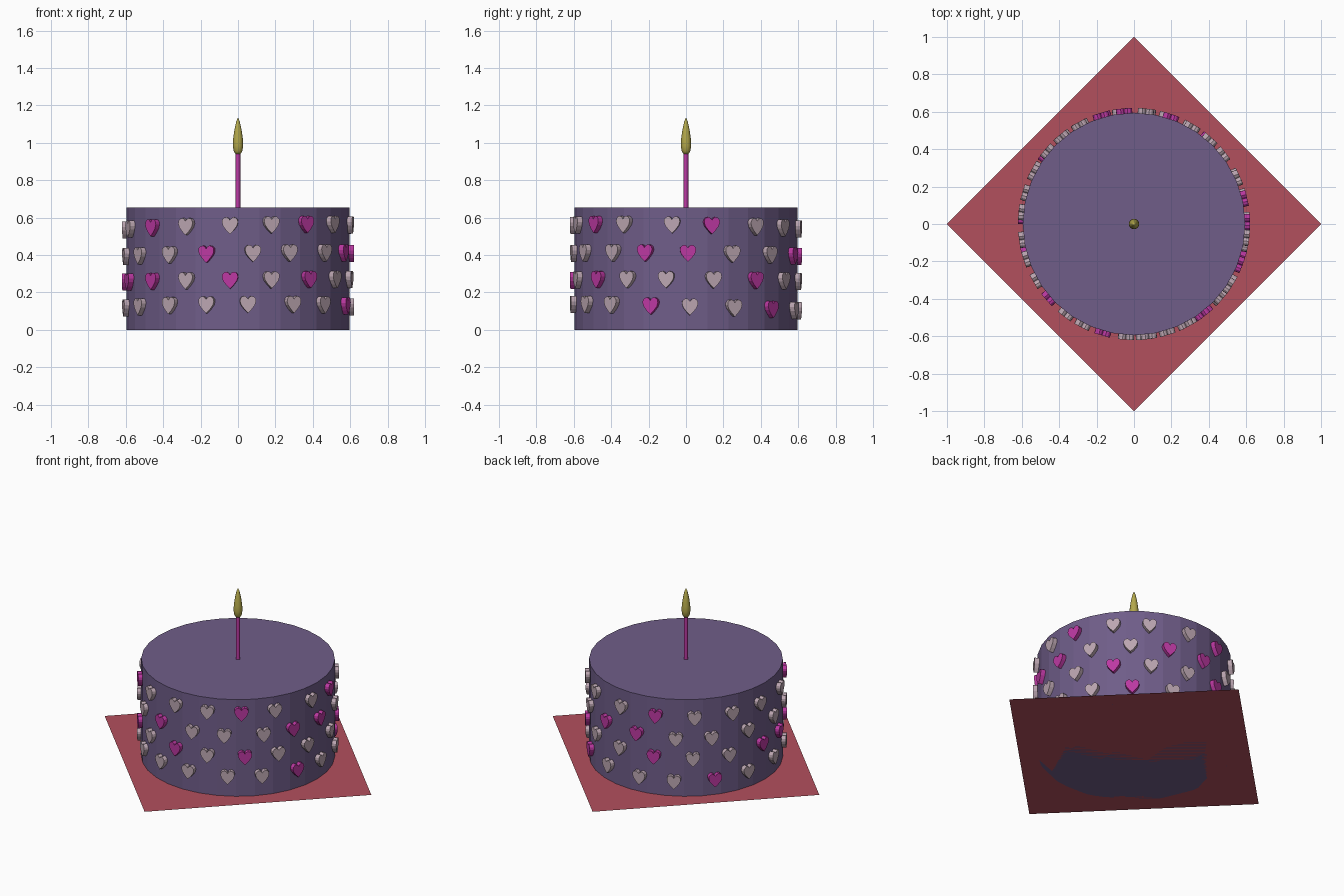
import bpy, bmesh
from math import sin, cos, pi, radians
from mathutils import Matrix

if "Cube" in bpy.data.objects:
    bpy.data.objects.remove(bpy.data.objects["Cube"])


def material(name, rgb):
    m = bpy.data.materials.new(name)
    m.diffuse_color = (*rgb, 1)
    m.use_nodes = True
    m.node_tree.nodes["Principled BSDF"].inputs["Base Color"].default_value = m.diffuse_color
    return m


PURPLE = material("purple_icing", (0.16, 0.11, 0.25))
RED = material("red_cloth", (0.45, 0.08, 0.11))
PINK = material("pink_sugar", (0.50, 0.04, 0.36))
PALE = material("pale_sugar", (0.50, 0.38, 0.44))
YELLOW = material("flame_yellow", (0.45, 0.39, 0.07))


def finish(name, bm, mat):
    bmesh.ops.recalc_face_normals(bm, faces=bm.faces)
    mesh = bpy.data.meshes.new(name)
    bm.to_mesh(mesh)
    bm.free()
    mesh.materials.append(mat)
    obj = bpy.data.objects.new(name, mesh)
    bpy.context.collection.objects.link(obj)
    return obj


def cylinder(name, radius, z0, z1, sides, mat):
    bm = bmesh.new()
    bmesh.ops.create_cone(bm, cap_ends=True, segments=sides, radius1=radius, radius2=radius,
                          depth=z1 - z0, matrix=Matrix.Translation((0, 0, (z0 + z1) / 2)))
    return finish(name, bm, mat)


# Napkin: one flat square turned corner-forward
bm = bmesh.new()
bm.faces.new([bm.verts.new((cos(k * pi / 2), sin(k * pi / 2), 0)) for k in range(4)])
finish("napkin", bm, RED)

# Cake and candle
cylinder("cake", 0.595, 0, 0.655, 32, PURPLE)
cylinder("candle", 0.013, 0.65, 0.945, 16, PINK)

# Flame: turned teardrop
profile = [(0, 0.937), (0.014, 0.941), (0.023, 0.955), (0.028, 0.985), (0.026, 1.02),
           (0.019, 1.07), (0.009, 1.115), (0, 1.135)]
bm = bmesh.new()
pv = [bm.verts.new((r, 0, z)) for r, z in profile]
edges = [bm.edges.new(p) for p in zip(pv, pv[1:])]
bmesh.ops.spin(bm, geom=pv + edges, cent=(0, 0, 0), axis=(0, 0, 1), angle=2 * pi, steps=16)
bmesh.ops.remove_doubles(bm, verts=bm.verts, dist=0.0005)
flame = finish("flame", bm, YELLOW)
flame.data.polygons.foreach_set("use_smooth", [True] * len(flame.data.polygons))

# Heart outline: right half from cleft to point, then mirrored
half = [(0, 0.028), (0.007, 0.039), (0.018, 0.045), (0.031, 0.042), (0.041, 0.031),
        (0.043, 0.016), (0.037, -0.003), (0.020, -0.026), (0, -0.046)]
outline = half + [(-x, z) for x, z in half[-2:0:-1]]


def heart_mesh(mat):
    # Facing -y, sunk slightly into the cake side
    bm = bmesh.new()
    face = bm.faces.new([bm.verts.new((x, -0.62, z)) for x, z in outline])
    ext = bmesh.ops.extrude_face_region(bm, geom=[face])
    bmesh.ops.translate(bm, vec=(0, 0.036, 0),
                        verts=[g for g in ext["geom"] if isinstance(g, bmesh.types.BMVert)])
    obj = finish("heart", bm, mat)
    mesh = obj.data
    bpy.data.objects.remove(obj)
    return mesh


pale_mesh, pink_mesh = heart_mesh(PALE), heart_mesh(PINK)

# Four hand-placed rows: base height, wave size, wave peak, angles, pink positions
rows = [
    (0.548, 0.016, 50, (-49, -27, -4, 17, 37, 57, 83, 103, 128, 149, 174, 197, 220, 243, 264, 288),
     {0, 4, 7, 11}),
    (0.400, 0.012, 50, (-60, -37, -16, 7.5, 27, 50, 69, 91, 114, 138, 161, 185, 209, 230, 254, 278),
     {2, 6, 7, 10, 11}),
    (0.262, 0.007, 60, (-74, -49, -27, -4, 17, 39, 59, 80, 104, 128, 150, 173, 196, 219, 241, 266),
     {0, 1, 3, 5, 9, 12, 15}),
    (0.119, 0.017, 15, (-60, -37, -16, 5, 29, 49, 72, 92, 115, 139, 163, 187, 208, 232, 254, 278),
     {6, 9, 13}),
]
for n, (base, wave, peak, angles, pinks) in enumerate(rows, 1):
    for i, a in enumerate(angles):
        obj = bpy.data.objects.new(f"heart_row{n}_{i + 1}", pink_mesh if i in pinks else pale_mesh)
        obj.location.z = base + wave * cos(radians(a - peak))
        obj.rotation_euler.z = radians(a)
        bpy.context.collection.objects.link(obj)
